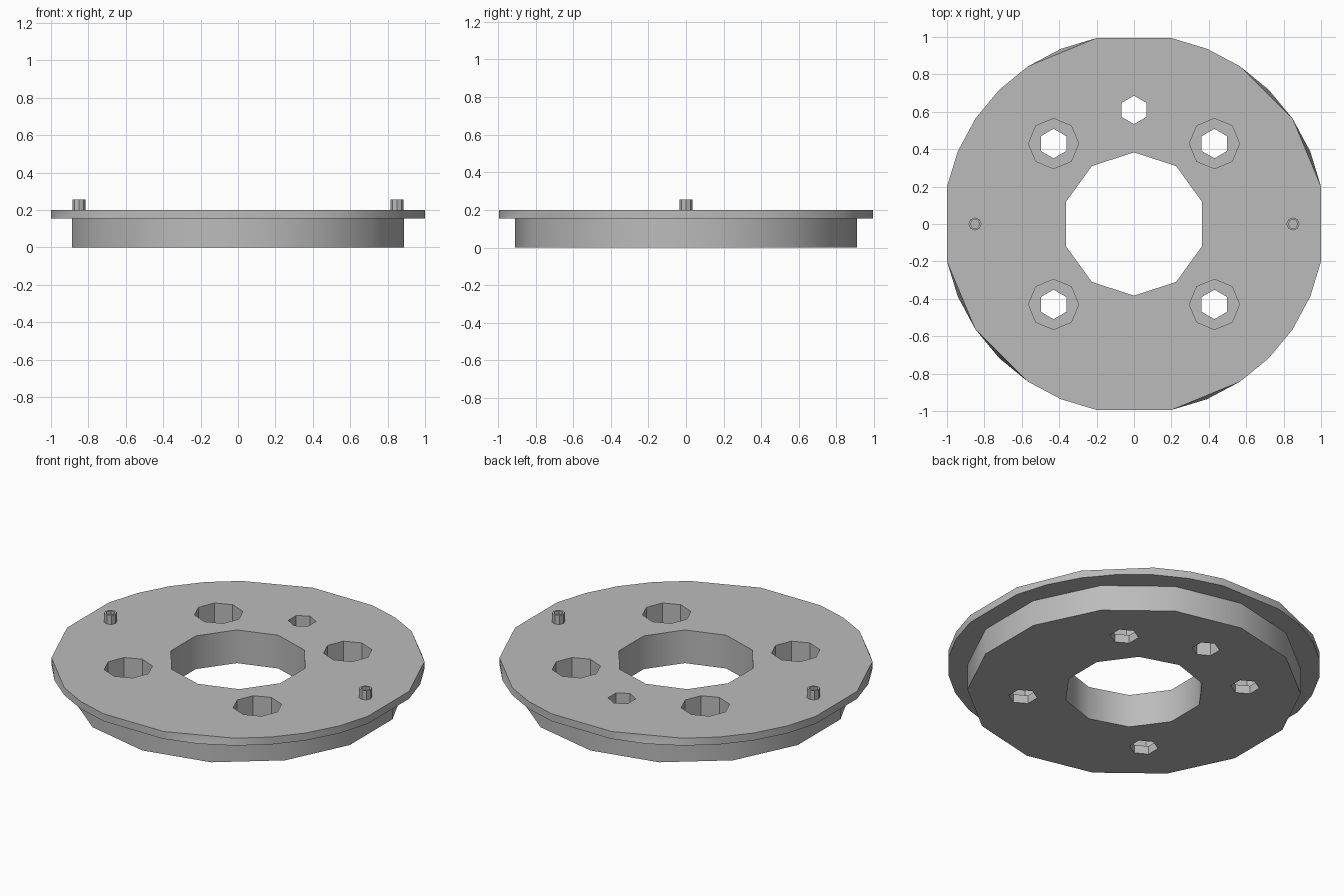
import bpy, bmesh
from math import sin, cos, pi, radians

cube = bpy.data.objects.get("Cube")
if cube:
    bpy.data.objects.remove(cube, do_unlink=True)

grey = bpy.data.materials.new("plain grey")
grey.use_nodes = True
colour = (0.5, 0.5, 0.5, 1)
grey.diffuse_color = colour
grey.node_tree.nodes["Principled BSDF"].inputs["Base Color"].default_value = colour


def polygon(sides, radius, start=0.0, skip=()):
    """Corner angles of a regular polygon, leaving some corners out."""
    angles = [start + 2 * pi * k / sides for k in range(sides) if k not in skip]
    return [(radius * cos(a), radius * sin(a)) for a in angles]


def prism(name, outline, z0, z1, at=(0, 0), merged=()):
    """Extruded outline; merged lists top corners folded into the one before."""
    bm = bmesh.new()
    low = [bm.verts.new((x + at[0], y + at[1], z0)) for x, y in outline]
    high = [bm.verts.new((x + at[0], y + at[1], z1)) for x, y in outline]
    bm.faces.new(low[::-1])
    bm.faces.new(high)
    for i in range(len(low)):
        j = (i + 1) % len(low)
        bm.faces.new((low[i], low[j], high[j], high[i]))
    if merged:
        bmesh.ops.weld_verts(bm, targetmap={high[i]: high[i - 1] for i in merged})
    mesh = bpy.data.meshes.new(name)
    bm.to_mesh(mesh)
    bm.free()
    mesh.materials.append(grey)
    obj = bpy.data.objects.new(name, mesh)
    bpy.context.collection.objects.link(obj)
    return obj


def activate(obj):
    bpy.ops.object.select_all(action='DESELECT')
    obj.select_set(True)
    bpy.context.view_layer.objects.active = obj


def combine(obj, other, operation):
    activate(obj)
    mod = obj.modifiers.new("combine", 'BOOLEAN')
    mod.operation = operation
    mod.solver = 'EXACT'
    mod.object = other
    bpy.ops.object.modifier_apply(modifier=mod.name)
    bpy.data.objects.remove(other, do_unlink=True)


def smooth(obj):
    activate(obj)
    bpy.ops.object.shade_smooth_by_angle(angle=radians(40))


# Wide rim plate, flattened at four sides, with some upper corners chamfered off
flats = (0, 8, 16, 24)
corners = [k for k in range(32) if k not in flats]
chamfered = [corners.index(k) for k in (2, 4, 10, 18, 20, 26)]
rim = [(x, y * 0.994) for x, y in polygon(32, 1.02, skip=flats)]
body = prism("flanged_disc", rim, 0.155, 0.2, merged=chamfered)

# Narrower drum below the rim
combine(body, prism("drum", polygon(14, 0.91, pi / 2), 0, 0.18), 'UNION')

# Central bore and the single small hole
combine(body, prism("bore_cutter", polygon(10, 0.383, pi / 2), -0.1, 0.3), 'DIFFERENCE')
combine(body, prism("small_hole_cutter", polygon(6, 0.076, pi / 2), -0.1, 0.3, (0, 0.61)),
        'DIFFERENCE')

# Four bolt holes, each with a wider counterbore
for sx in (-1, 1):
    for sy in (-1, 1):
        at = (sx * 0.43, sy * 0.43)
        combine(body, prism("bolt_cutter", polygon(6, 0.079, pi / 2), -0.1, 0.3, at),
                'DIFFERENCE')
        combine(body, prism("counterbore_cutter", polygon(8, 0.134), 0.05, 0.3, at),
                'DIFFERENCE')
smooth(body)

# Two small hollow locating pins
for side, sx in (("left", 1), ("right", -1)):
    at = (sx * 0.85, 0)
    pin = prism(side + "_pin", polygon(8, 0.035), 0.19, 0.255, at)
    combine(pin, prism("pin_cutter", polygon(6, 0.025), 0.2, 0.3, at), 'DIFFERENCE')
    smooth(pin)
